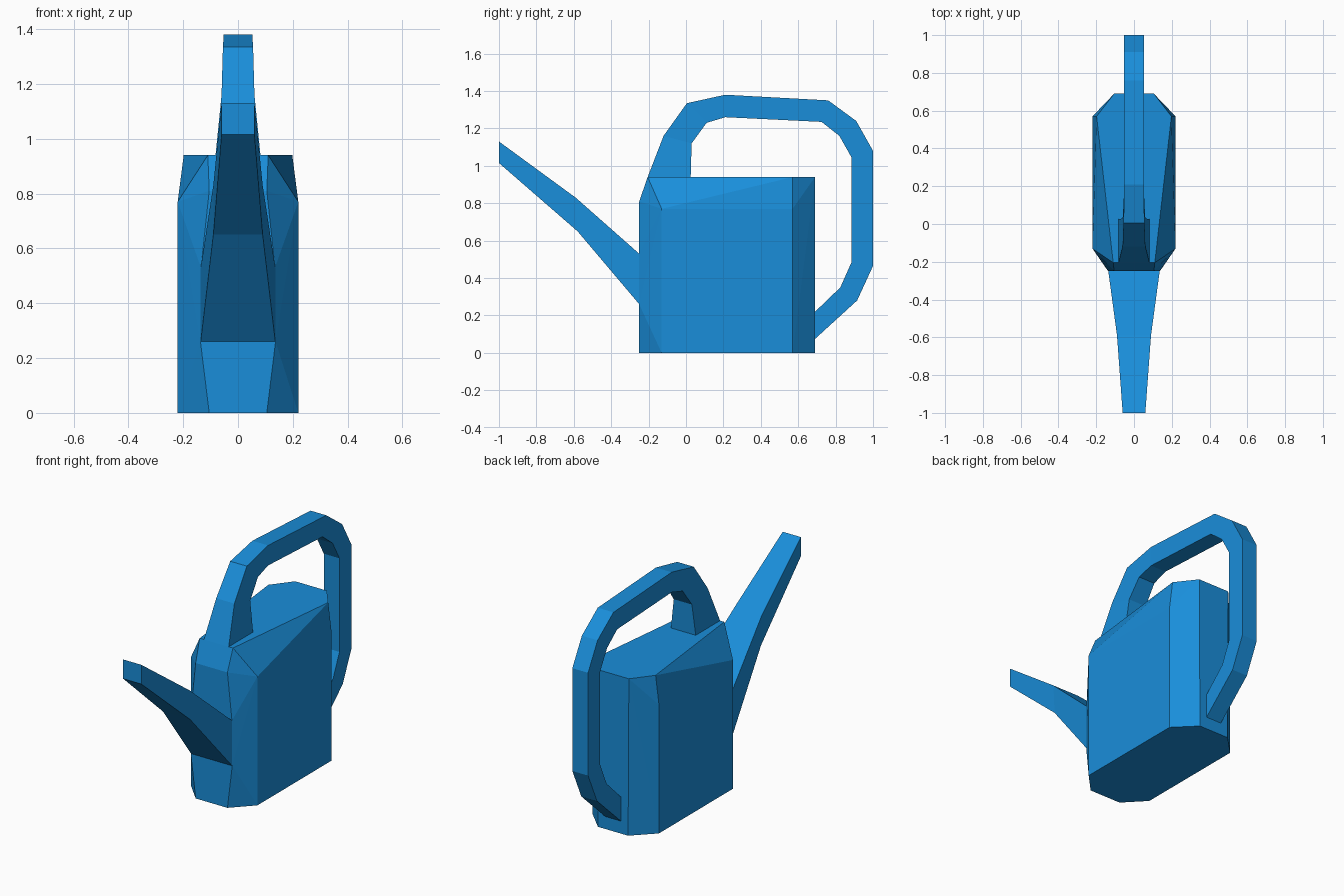
import bpy, bmesh

if "Cube" in bpy.data.objects:
    bpy.data.objects.remove(bpy.data.objects["Cube"])

blue = bpy.data.materials.new("blue_plastic")
blue.diffuse_color = (0.01, 0.27, 0.7, 1)
blue.use_nodes = True
blue.node_tree.nodes["Principled BSDF"].inputs["Base Color"].default_value = blue.diffuse_color


def finish(bm, name):
    bmesh.ops.recalc_face_normals(bm, faces=bm.faces)
    mesh = bpy.data.meshes.new(name)
    bm.to_mesh(mesh)
    bm.free()
    mesh.materials.append(blue)
    obj = bpy.data.objects.new(name, mesh)
    bpy.context.collection.objects.link(obj)
    return obj


def box_tube(name, sections):
    """Skin rectangular sections given as (outer y, z, inner y, z, half width)."""
    bm = bmesh.new()
    rings = []
    for y0, z0, y1, z1, w in sections:
        rings.append([bm.verts.new(p) for p in
                      ((-w, y0, z0), (w, y0, z0), (w, y1, z1), (-w, y1, z1))])
    for a, b in zip(rings, rings[1:]):
        for i in range(4):
            j = (i + 1) % 4
            bm.faces.new((a[i], a[j], b[j], b[i]))
    bm.faces.new(rings[0])
    bm.faces.new(rings[-1])
    return finish(bm, name)


# Faceted tank: hull of mirrored corner points
half = [(0.105, -0.25, 0), (0.22, -0.13, 0), (0.22, 0.57, 0), (0.10, 0.69, 0),
        (0.137, -0.25, 0.26), (0.135, -0.25, 0.53), (0.105, -0.25, 0.81),
        (0.22, -0.13, 0.77), (0.22, 0.57, 0.77),
        (0.11, -0.205, 0.94), (0.198, 0.57, 0.94), (0.105, 0.69, 0.94)]
bm = bmesh.new()
for x, y, z in half:
    for s in (-1, 1):
        bm.verts.new((s * x, y, z))
bmesh.ops.convex_hull(bm, input=bm.verts[:])
bmesh.ops.dissolve_limit(bm, angle_limit=0.01, verts=bm.verts[:], edges=bm.edges[:])
finish(bm, "tank")

# Tapering spout
box_tube("spout", [(-0.25, 0.53, -0.25, 0.26, 0.136),
                   (-0.59, 0.83, -0.58, 0.65, 0.09),
                   (-1.0, 1.13, -1.0, 1.015, 0.06)])

# Looped handle from the tank top round to the back
box_tube("handle", [(-0.205, 0.94, 0.025, 0.94, 0.082),
                    (-0.12, 1.16, 0.03, 1.12, 0.06),
                    (0.005, 1.335, 0.11, 1.23, 0.055),
                    (0.21, 1.38, 0.21, 1.26, 0.052),
                    (0.76, 1.35, 0.725, 1.235, 0.052),
                    (0.91, 1.24, 0.82, 1.16, 0.052),
                    (1.0, 1.08, 0.885, 1.045, 0.052),
                    (1.0, 0.465, 0.885, 0.485, 0.052),
                    (0.915, 0.28, 0.825, 0.35, 0.052),
                    (0.685, 0.07, 0.685, 0.215, 0.052)])
